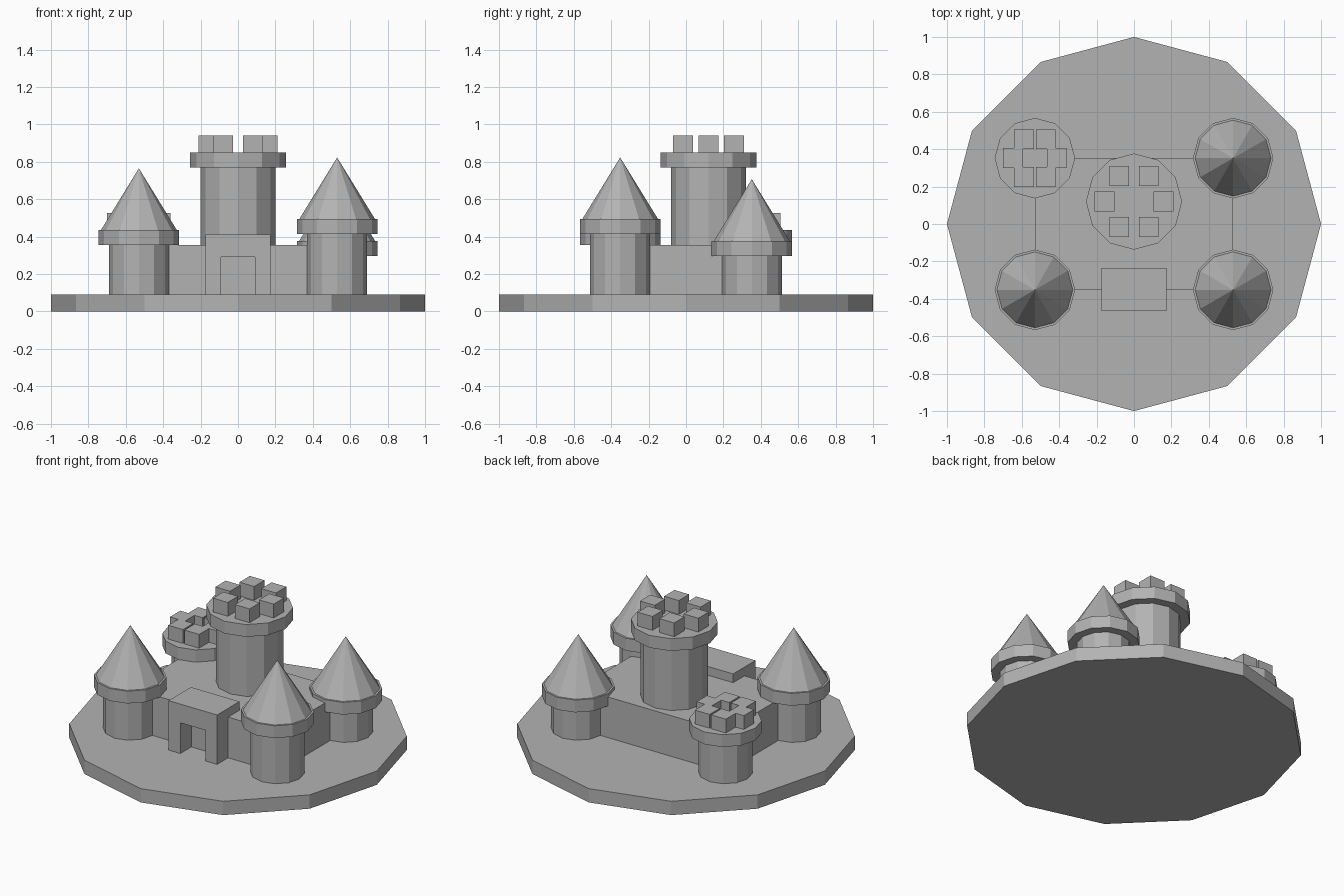
import bpy, bmesh
from math import cos, sin, pi
from mathutils import Matrix

cube = bpy.data.objects.get("Cube")
if cube:
    bpy.data.objects.remove(cube)

stone = bpy.data.materials.new("grey stone")
stone.use_nodes = True
GREY = (0.45, 0.45, 0.45, 1)
stone.diffuse_color = GREY
stone.node_tree.nodes["Principled BSDF"].inputs["Base Color"].default_value = GREY

SIDES = 12
GROUND = 0.09


def finish(name, bm):
    bmesh.ops.recalc_face_normals(bm, faces=bm.faces)
    mesh = bpy.data.meshes.new(name)
    bm.to_mesh(mesh)
    bm.free()
    mesh.materials.append(stone)
    obj = bpy.data.objects.new(name, mesh)
    bpy.context.collection.objects.link(obj)
    return obj


def drum(name, x, y, z0, z1, r0, r1=None):
    """Twelve-sided cylinder, or a cone when r1 is 0."""
    bm = bmesh.new()
    bmesh.ops.create_cone(bm, cap_ends=True, segments=SIDES, radius1=r0,
                          radius2=r0 if r1 is None else r1, depth=z1 - z0,
                          matrix=Matrix.Translation((x, y, (z0 + z1) / 2)))
    bmesh.ops.remove_doubles(bm, verts=bm.verts, dist=1e-5)
    return finish(name, bm)


def box(name, x, y, z0, z1, width, depth):
    bm = bmesh.new()
    bmesh.ops.create_cube(bm, size=1, matrix=Matrix.Translation((x, y, (z0 + z1) / 2))
                          @ Matrix.Diagonal((width, depth, z1 - z0, 1)))
    return finish(name, bm)


def battlements(name, x, y, z, ring):
    """Six square merlons, all aligned with the axes."""
    for i in range(6):
        a = i * pi / 3
        box(f"{name}_merlon_{i + 1}", x + ring * cos(a), y + ring * sin(a),
            z, z + 0.09, 0.106, 0.106)


# Ground plate and inner block
drum("ground_plate", 0, 0, 0, GROUND, 1)
box("castle_block", 0, 0, GROUND, 0.355, 1.06, 0.704)

# Gatehouse: arch-shaped profile extruded from front to back
outline = [(-0.175, GROUND), (-0.175, 0.412), (0.175, 0.412), (0.175, GROUND),
           (0.09, GROUND), (0.09, 0.29), (-0.09, 0.29), (-0.09, GROUND)]
bm = bmesh.new()
face = bm.faces.new([bm.verts.new((x, -0.465, z)) for x, z in outline])
ext = bmesh.ops.extrude_face_region(bm, geom=[face])
bmesh.ops.translate(bm, vec=(0, 0.23, 0),
                    verts=[v for v in ext["geom"] if isinstance(v, bmesh.types.BMVert)])
finish("gatehouse", bm)

# Central keep
drum("keep_wall", 0, 0.12, GROUND, 0.77, 0.2)
drum("keep_collar", 0, 0.12, 0.77, 0.85, 0.257)
battlements("keep", 0, 0.12, 0.85, 0.157)

# Corner towers: position, height of collar top, pointed roof or battlements
towers = [("front_right", -1, -1, 0.435, True), ("front_left", 1, -1, 0.493, True),
          ("back_left", 1, 1, 0.377, True), ("back_right", -1, 1, 0.435, False)]
for name, sx, sy, top, pointed in towers:
    x, y = sx * 0.53, sy * 0.352
    drum(f"{name}_tower_wall", x, y, GROUND, top - 0.08, 0.16)
    drum(f"{name}_tower_collar", x, y, top - 0.08, top, 0.215)
    if pointed:
        drum(f"{name}_tower_roof", x, y, top, top + 0.33, 0.203, 0)
    else:
        battlements(f"{name}_tower", x, y, top, 0.117)
